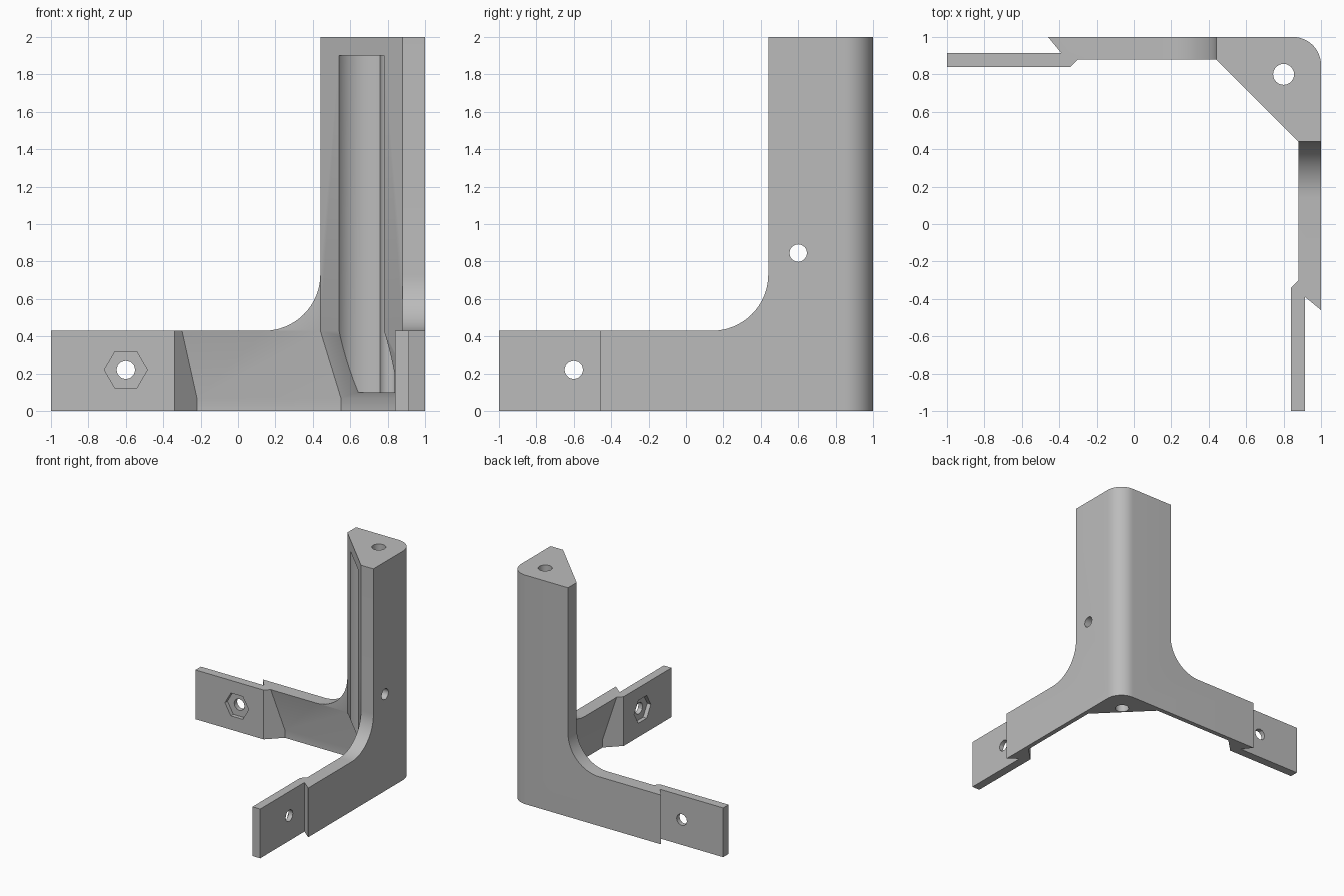
import bpy, bmesh
from math import cos, sin, pi, radians
from mathutils import Matrix

cube = bpy.data.objects.get("Cube")
if cube:
    bpy.data.objects.remove(cube, do_unlink=True)

grey = bpy.data.materials.new("mid grey")
grey.use_nodes = True
grey.diffuse_color = (0.5, 0.5, 0.5, 1)
grey.node_tree.nodes["Principled BSDF"].inputs["Base Color"].default_value = (0.5, 0.5, 0.5, 1)

SWAP = Matrix(((0, 1, 0, 0), (1, 0, 0, 0), (0, 0, 1, 0), (0, 0, 0, 1)))   # swaps the two arms
ALONG_Y = Matrix(((1, 0, 0, 0), (0, 0, 1, 0), (0, 1, 0, 0), (0, 0, 0, 1)))  # profile in xz
ALONG_X = SWAP @ ALONG_Y                                                  # profile in yz


def arc(cx, cy, r, start, end, n):
    return [(cx + r * cos(radians(start + (end - start) * i / n)),
             cy + r * sin(radians(start + (end - start) * i / n))) for i in range(n + 1)]


def circle(cx, cy, r, n):
    return arc(cx, cy, r, 0, 360, n)[:-1]


def loft(name, levels, matrix=Matrix()):
    """Solid through outlines given as (height, points)."""
    bm = bmesh.new()
    rings = [[bm.verts.new(matrix @ Matrix.Translation((x, y, z)).to_translation())
              for x, y in pts] for z, pts in levels]
    n = len(rings[0])
    for a, b in zip(rings, rings[1:]):
        for i in range(n):
            j = (i + 1) % n
            bm.faces.new((a[i], a[j], b[j], b[i]))
    bm.faces.new(rings[0][::-1])
    bm.faces.new(rings[-1])
    bmesh.ops.recalc_face_normals(bm, faces=bm.faces)
    mesh = bpy.data.meshes.new(name)
    bm.to_mesh(mesh)
    bm.free()
    mesh.materials.append(grey)
    obj = bpy.data.objects.new(name, mesh)
    bpy.context.collection.objects.link(obj)
    return obj


def prism(name, pts, lo, hi, matrix=Matrix()):
    return loft(name, [(lo, pts), (hi, pts)], matrix)


def mirrored(half):
    """Close an outline by reflecting it across the diagonal."""
    return half + [(y, x) for x, y in reversed(half)]


# Full-height footprint: thin tabs, hooked arm ends, rounded outer corner
half = [(0.2, 0.84), (-1, 0.84), (-1, 0.915), (-0.39, 0.915), (-0.46, 1)]
half += arc(0.85, 0.85, 0.15, 90, 45, 6)[:-1]
corner = 0.85 + 0.15 * cos(pi / 4)
footprint = half + [(corner, corner)] + [(y, x) for x, y in reversed(half)]
body = prism("corner_bracket", footprint, 0, 2)


def cut(cutter):
    cutter.hide_render = True
    bpy.context.view_layer.objects.active = body
    mod = body.modifiers.new("cut", 'BOOLEAN')
    mod.operation = 'DIFFERENCE'
    mod.solver = 'EXACT'
    mod.object = cutter
    bpy.ops.object.modifier_apply(modifier=mod.name)
    bpy.data.objects.remove(cutter, do_unlink=True)


# Space above each arm, with the fillet into the column
above_arm = [(-1.5, 0.43)] + arc(0.14, 0.73, 0.3, -90, 0, 16) + [(0.44, 2.5), (-1.5, 2.5)]
cut(prism("above_arm", above_arm, -1.5, 1.5, ALONG_Y))
cut(prism("above_arm", above_arm, -1.5, 1.5, ALONG_X))


# Inner cavity: flares outwards towards the base
def cavity(wall, diagonal):
    return mirrored([(-0.36, 0.82), (wall - 1.18, wall), (diagonal - wall, wall)])


wide, narrow = cavity(0.96, 1.51), cavity(0.88, 1.32)
cut(loft("cavity", [(-0.5, wide), (0.07, wide), (0.43, narrow), (2.5, narrow)]))

# Round channel down the column and the bolt hole through its ends
cut(prism("channel", circle(0.683, 0.683, 0.173, 48), 0.1, 1.9))
cut(prism("bolt_hole", circle(0.8, 0.8, 0.056, 24), -0.5, 2.5))

# Side hole in the column
cut(prism("side_hole", circle(0.6, 0.845, 0.047, 16), 0.6, 1.5, ALONG_X))

# Tab holes with hexagonal nut pockets on the inside
for matrix in (ALONG_Y, ALONG_X):
    cut(prism("tab_hole", circle(-0.6, 0.22, 0.05, 12), 0.7, 1.2, matrix))
    cut(prism("nut_pocket", circle(-0.6, 0.22, 0.115, 6), 0.7, 0.875, matrix))

bpy.ops.object.select_all(action='DESELECT')
body.select_set(True)
bpy.context.view_layer.objects.active = body
bpy.ops.object.shade_smooth_by_angle(angle=radians(30))
